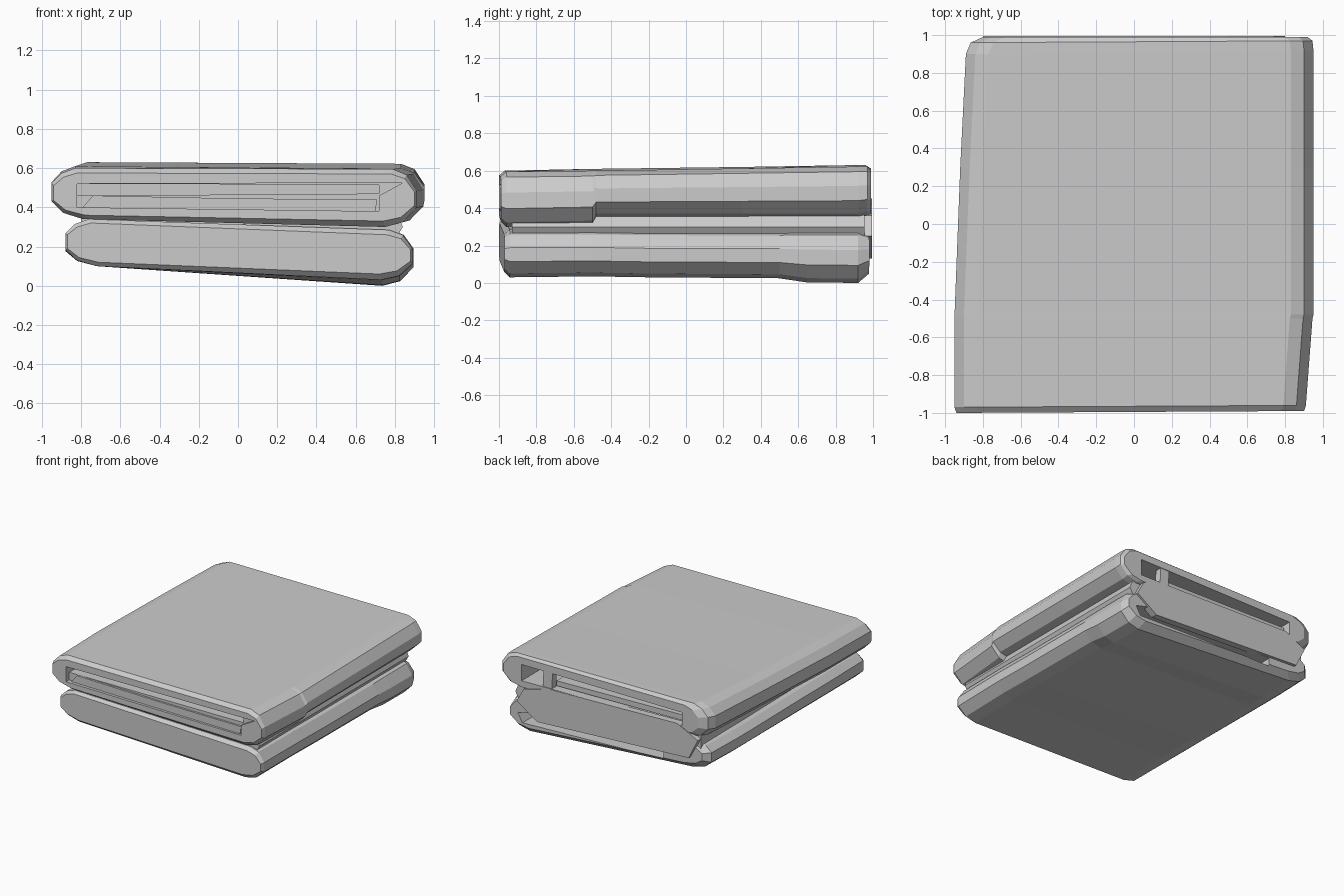
import bpy, bmesh

if "Cube" in bpy.data.objects:
    bpy.data.objects.remove(bpy.data.objects["Cube"])


def finish(name, bm):
    bmesh.ops.recalc_face_normals(bm, faces=bm.faces[:])
    mesh = bpy.data.meshes.new(name)
    bm.to_mesh(mesh)
    bm.free()
    ob = bpy.data.objects.new(name, mesh)
    bpy.context.collection.objects.link(ob)
    return ob


def section(xl, xr, bl, br, tl, tr):
    """Rounded fold outline: bottom/top heights at the left and right ends."""
    hl, hr = tl - bl, tr - br
    return [(xl + .16, bl), (xr - .16, br), (xr - .07, br + hr * .08),
            (xr, br + hr * .33), (xr, br + hr * .62), (xr - .05, tr - hr * .1),
            (xr - .12, tr), (xl + .12, tl), (xl + .05, tl - hl * .1),
            (xl, tl - hl * .3), (xl, bl + hl * .35), (xl + .06, bl + hl * .12)]


def slab(name, stations):
    """Loft sections along y; each station has its own left and right y."""
    bm = bmesh.new()
    rings = []
    for yl, yr, *s in stations:
        xl, xr = s[0], s[1]
        rings.append([bm.verts.new((x, yl + (yr - yl) * (x - xl) / (xr - xl), z))
                      for x, z in section(*s)])
    for a, b in zip(rings, rings[1:]):
        n = len(a)
        for i in range(n):
            j = (i + 1) % n
            bm.faces.new((a[i], a[j], b[j], b[i]))
    bm.faces.new(rings[0])
    bm.faces.new(rings[-1])
    return finish(name, bm)


def prism(name, y0, y1, outline):
    """Extrude an xz outline from y0 to y1."""
    bm = bmesh.new()
    a = [bm.verts.new((x, y0, z)) for x, z in outline]
    b = [bm.verts.new((x, y1, z)) for x, z in outline]
    n = len(a)
    for i in range(n):
        j = (i + 1) % n
        bm.faces.new((a[i], a[j], b[j], b[i]))
    bm.faces.new(a)
    bm.faces.new(b)
    return finish(name, bm)


def cut(target, name, y0, y1, outline):
    c = prism(name, y0, y1, outline)
    c.hide_render = True
    c.hide_viewport = True
    c.display_type = 'WIRE'
    m = target.modifiers.new(name, 'BOOLEAN')
    m.operation = 'DIFFERENCE'
    m.solver = 'EXACT'
    m.object = c


# Upper folded half: y left, y right, x left, x right, bottoms, tops
upper = slab("upper_fold", [
    (-1.00, -.99, -.94, .90, .36, .33, .575, .57),
    (-.97, -.96, -.95, .91, .34, .30, .60, .595),
    (-.50, -.50, -.95, .945, .34, .31, .61, .60),
    (-.48, -.48, -.95, .95, .34, .35, .61, .60),
    (.30, .30, -.92, .95, .35, .35, .62, .612),
    (.90, .92, -.89, .95, .35, .35, .63, .622),
    (.96, .97, -.865, .945, .36, .36, .63, .622),
    (.99, .99, -.80, .92, .38, .37, .61, .605)])

# Lower folded half
lower = slab("lower_fold", [
    (-1.00, -.97, -.87, .88, .12, .06, .32, .26),
    (-.98, -.94, -.88, .89, .10, .03, .34, .285),
    (-.55, -.50, -.88, .895, .10, .035, .33, .285),
    (-.20, -.20, -.88, .895, .10, .03, .33, .28),
    (.45, .50, -.88, .895, .10, .025, .32, .28),
    (.60, .65, -.88, .895, .10, .003, .32, .285),
    (.92, .92, -.87, .895, .10, .00, .32, .285),
    (.97, .98, -.82, .87, .14, .05, .30, .26)])

# Cloth joining the halves, set back from the edges
prism("joining_fold", -.93, .955,
      [(-.80, .24), (.78, .20), (.84, .30), (.80, .40), (-.80, .40)])

# Fabric flap across the back
prism("back_flap", .94, .995,
      [(-.72, .20), (.62, .13), (.80, .25), (.74, .36), (.50, .42), (-.62, .45), (-.80, .36)])
prism("back_strap", .93, .985,
      [(.50, .35), (.58, .35), (.57, .56), (.49, .56)])

# Openings between the cloth layers
cut(upper, "front_mouth", -1.1, -.96,
    [(-.82, .40), (.72, .38), (.72, .46), (.84, .525), (-.82, .52)])
cut(upper, "front_pocket", -1.1, -.45,
    [(-.82, .46), (.0, .465), (.72, .47), (.72, .515), (-.82, .52)])
cut(upper, "back_pocket", .50, 1.1,
    [(-.66, .44), (.76, .42), (.76, .55), (-.66, .545)])
cut(lower, "back_lower_pocket", .55, 1.1,
    [(-.48, .12), (.76, .08), (.80, .15), (.60, .20), (-.48, .18)])

# Inner layers seen inside the openings
prism("front_inner_layer", -.975, -.5,
      [(-.80, .39), (.70, .38), (.71, .44), (.0, .445), (-.74, .46)])
prism("back_inner_layer", .55, .95,
      [(-.64, .46), (.48, .44), (.48, .48), (-.64, .505)])
